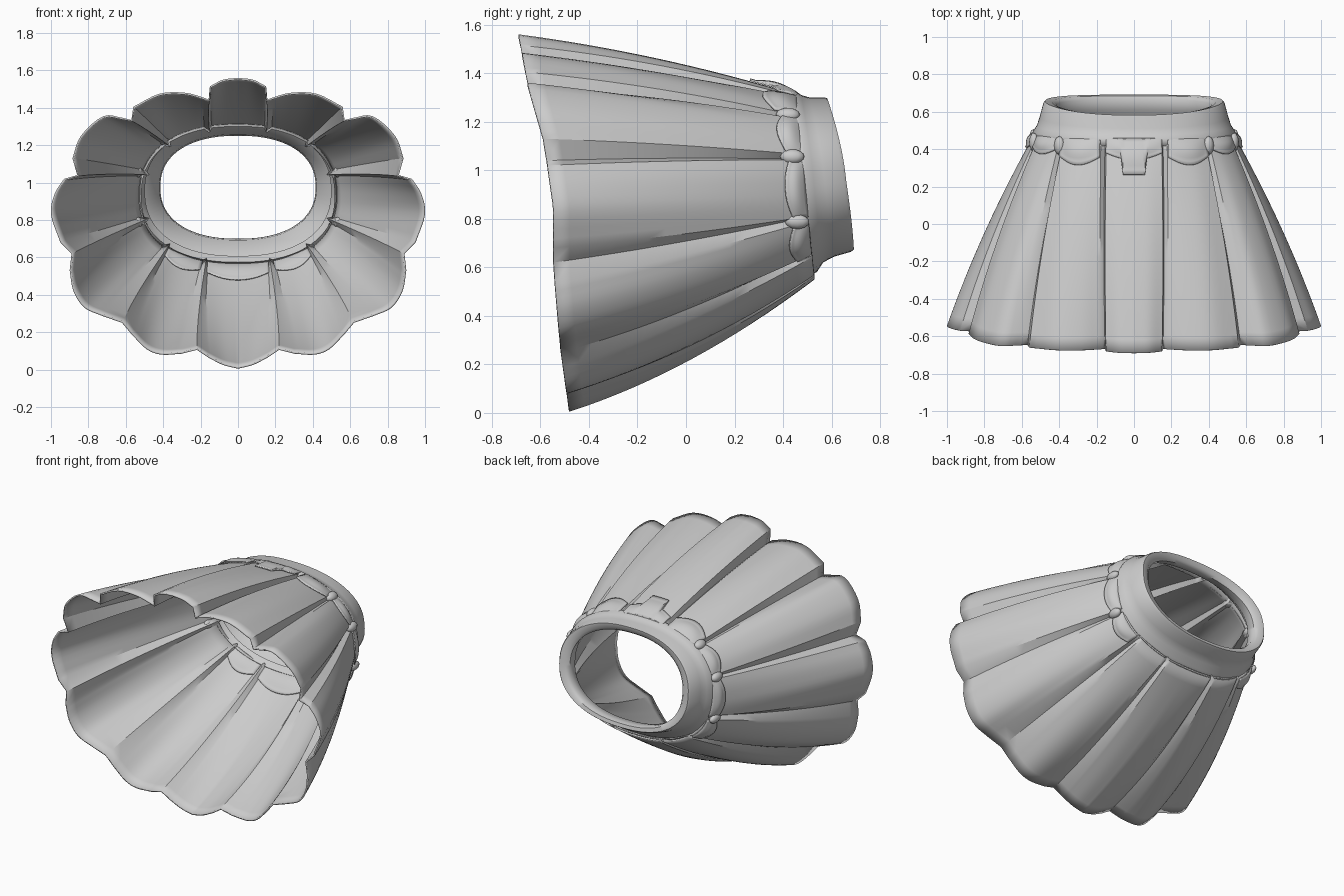
import bpy, bmesh, math
from mathutils import Vector

if "Cube" in bpy.data.objects:
    bpy.data.objects.remove(bpy.data.objects["Cube"])

cloth = bpy.data.materials.new("grey_cloth")
cloth.diffuse_color = (0.6, 0.6, 0.6, 1)
cloth.use_nodes = True
cloth.node_tree.nodes["Principled BSDF"].inputs["Base Color"].default_value = cloth.diffuse_color


def finish(ob, thick=0.0, angle=32):
    ob.data.materials.append(cloth)
    bpy.context.view_layer.objects.active = ob
    ob.select_set(True)
    bpy.ops.object.shade_smooth_by_angle(angle=math.radians(angle))
    ob.select_set(False)
    m = ob.modifiers.new("mirror", 'MIRROR')
    m.merge_threshold = 0.0005
    if thick:
        s = ob.modifiers.new("thickness", 'SOLIDIFY')
        s.thickness = thick
        s.offset = -1


def grid_object(name, columns, thick=0.0, angle=32):
    """Surface through a list of point columns, mirrored over x."""
    n = len(columns[0])
    verts = [tuple(p) for c in columns for p in c]
    faces = [(i * n + r, i * n + r + 1, (i + 1) * n + r + 1, (i + 1) * n + r)
             for i in range(len(columns) - 1) for r in range(n - 1)]
    me = bpy.data.meshes.new(name)
    me.from_pydata(verts, [], faces)
    ob = bpy.data.objects.new(name, me)
    bpy.context.collection.objects.link(ob)
    finish(ob, thick, angle)
    return ob


def ring(a, rx, rz, cz, ytop, ybot, bow=0.0):
    """Point on a slightly squared oval, a = 0 at the top."""
    s, c = math.sin(a), math.cos(a)
    e = 0.87
    y = (ytop + ybot) / 2 + (ytop - ybot) / 2 * c + bow * s * s
    return Vector((rx * abs(s) ** e, y, cz + rz * math.copysign(abs(c) ** e, c)))


def spline(pts, u):
    """Catmull-Rom through pts."""
    f = u * (len(pts) - 1)
    i = min(int(f), len(pts) - 2)
    t = f - i
    b, c = Vector(pts[i]), Vector(pts[i + 1])
    a = Vector(pts[i - 1]) if i else 2 * b - c
    d = Vector(pts[i + 2]) if i + 2 < len(pts) else 2 * c - b
    return 0.5 * (2 * b + (c - a) * t + (2 * a - 5 * b + 4 * c - d) * t * t
                  + (3 * b - a - 3 * c + d) * t ** 3)


# Hem outline of each pleat (x, z) on one half, from top to bottom
pleats = [
    [(0, 1.56), (.08, 1.55), (.15, 1.515)],
    [(.17, 1.45), (.28, 1.48), (.42, 1.475), (.56, 1.405)],
    [(.61, 1.345), (.72, 1.355), (.84, 1.25), (.885, 1.13)],
    [(.93, 1.02), (.98, .94), (1.0, .83), (.95, .68)],
    [(.9, .53), (.88, .42), (.82, .33), (.72, .285)],
    [(.57, .19), (.49, .11), (.41, .08), (.3, .085)],
    [(.16, .065), (.08, .025), (0, 0.005)],
]
# Inner fold between neighbouring pleats, and its angle at the waist
folds = [(.155, 1.44), (.57, 1.335), (.86, 1.04), (.89, .62), (.62, .25), (.22, .105)]
crease = [15, 44, 74, 107, 135, 163]
hem_curve = [(0, -.48), (.25, -.515), (.6, -.545), (.85, -.545), (1.12, -.585),
             (1.35, -.65), (1.56, -.69)]


def hem_y(z):
    for (z0, y0), (z1, y1) in zip(hem_curve, hem_curve[1:]):
        if z <= z1:
            return y0 + (y1 - y0) * max(0, z - z0) / (z1 - z0)
    return -.69


def wall(deg, hem, t, inset=0.0, lift=0.0):
    """Point on the skirt wall, t = 0 at the waist and 1 at the hem."""
    a = math.radians(deg)
    top = ring(a, .525 - inset, .38 - inset, .93, .46, .53)
    low = Vector((hem[0], hem_y(hem[1]), hem[1]))
    out = Vector((math.sin(a), 0, math.cos(a)))
    bulge = 0.025 + 0.03 * max(0, -math.cos(a))
    p = top.lerp(low, t) + out * (bulge * 4 * t * (1 - t) + lift)
    if deg in (0, 180):
        p.x = 0
    return p


ROWS = 16
columns, panels = [], []
for k, pts in enumerate(pleats):
    a0 = crease[k - 1] + 1.6 if k else 0
    a1 = crease[k] - 1.6 if k < 6 else 180
    n = 12
    panel = [(a0 + (a1 - a0) * i / n, spline(pts, i / n)) for i in range(n + 1)]
    panels.append(panel)
    columns += [[wall(d, h, r / ROWS) for r in range(ROWS + 1)] for d, h in panel]
    if k < 6:
        columns.append([wall(crease[k], folds[k], r / ROWS, .025) for r in range(ROWS + 1)])
grid_object("pleated_skirt", columns, 0.01)

# Waistband: inner wall, rolled rim, outer wall
sections = [(.50, .35, .955, .46, .53, 0), (.42, .283, .975, .51, .61, .01),
            (.415, .275, .975, .56, .665, .02), (.435, .285, .98, .578, .685, .02),
            (.475, .312, .985, .582, .692, .02), (.485, .318, .982, .57, .68, .02),
            (.505, .328, .972, .51, .61, .01), (.52, .345, .965, .475, .565, .005),
            (.54, .372, .953, .455, .54, 0), (.54, .378, .945, .43, .515, 0),
            (.525, .368, .942, .415, .50, 0)]
band = []
for i in range(49):
    col = [ring(math.pi * i / 48, *s) for s in sections]
    if i in (0, 48):
        for p in col:
            p.x = 0
    band.append(col)
grid_object("waistband", band, 0, 50)

# Gathered flaps below the band: outside on the upper pleats, inside on the lowest
lengths = [.10, .13, .09, .08, .08, .10, .115]
for k, panel in enumerate(panels):
    cols = []
    for i, (d, h) in enumerate(panel):
        u = i / (len(panel) - 1)
        if k == 0:
            u = .5 + u / 2
        elif k == 6:
            u = u / 2
        puff = math.sin(math.pi * u)
        side = 1 if k < 5 else -1
        length = lengths[k] * (.7 + .3 * puff)
        if k == 0 and i < 5:
            length = .17
        col = []
        for r in range(9):
            v = r / 8
            lift = side * (.012 + .016 * puff * math.sin(math.pi * min(1, v * 1.15)))
            col.append(wall(d, h, length * v, 0, lift))
        cols.append(col)
    grid_object("gathered_flap_%d" % k, cols, 0.008, 40)

# Pinched knots where the upper creases meet the band
for k in (1, 2, 3):
    bm = bmesh.new()
    bmesh.ops.create_uvsphere(bm, u_segments=12, v_segments=8, radius=1)
    center = wall(crease[k], folds[k], .045, 0, .008)
    a = math.radians(crease[k])
    out = Vector((math.sin(a), 0, math.cos(a)))
    tan = Vector((math.cos(a), 0, -math.sin(a)))
    for v in bm.verts:
        x, y, z = v.co
        v.co = center + out * x * .025 + tan * z * .03 + Vector((0, y * .05, 0))
    bmesh.ops.recalc_face_normals(bm, faces=bm.faces)
    me = bpy.data.meshes.new("crease_knot_%d" % k)
    bm.to_mesh(me)
    bm.free()
    ob = bpy.data.objects.new("crease_knot_%d" % k, me)
    bpy.context.collection.objects.link(ob)
    finish(ob, 0, 60)
